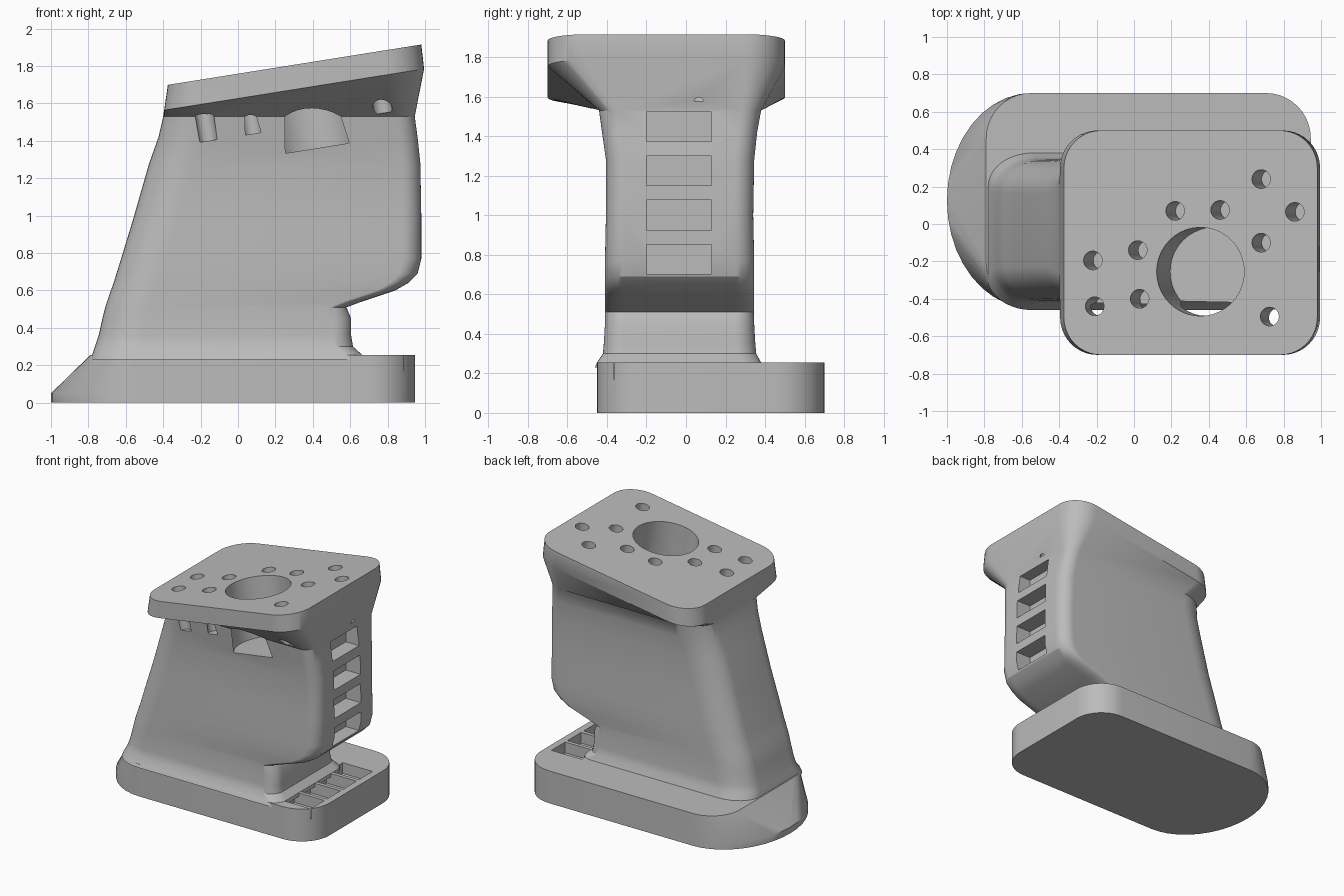
import bpy, bmesh, math
from mathutils import Matrix, Vector

if "Cube" in bpy.data.objects:
    bpy.data.objects.remove(bpy.data.objects["Cube"], do_unlink=True)

grey = bpy.data.materials.new("plain grey")
grey.use_nodes = True
grey.diffuse_color = (0.5, 0.5, 0.5, 1)
grey.node_tree.nodes["Principled BSDF"].inputs["Base Color"].default_value = (0.5, 0.5, 0.5, 1)

TILT = 0.159          # slope of the top plate
STEPS = 10            # segments per rounded corner


def finish(name, bm):
    bmesh.ops.recalc_face_normals(bm, faces=bm.faces)
    mesh = bpy.data.meshes.new(name)
    bm.to_mesh(mesh)
    bm.free()
    mesh.materials.append(grey)
    obj = bpy.data.objects.new(name, mesh)
    bpy.context.collection.objects.link(obj)
    return obj


def ring(x0, x1, y0, y1, left, right, height):
    """Rounded rectangle; left and right are the (rx, ry) corner radii."""
    corners = [(x1, y1, 1, 1, right), (x0, y1, -1, 1, left),
               (x0, y0, -1, -1, left), (x1, y0, 1, -1, right)]
    points = []
    for i, (cx, cy, sx, sy, (rx, ry)) in enumerate(corners):
        for k in range(STEPS + 1):
            a = (i + k / STEPS) * math.pi / 2
            x = cx - sx * rx + rx * math.cos(a)
            y = cy - sy * ry + ry * math.sin(a)
            points.append(Vector((x, y, height(x))))
    return points


def loft(name, rings):
    bm = bmesh.new()
    loops = [[bm.verts.new(p) for p in r] for r in rings]
    for a, b in zip(loops, loops[1:]):
        for i in range(len(a)):
            j = (i + 1) % len(a)
            bm.faces.new((a[i], a[j], b[j], b[i]))
    bm.faces.new(loops[0][::-1])
    bm.faces.new(loops[-1])
    bmesh.ops.remove_doubles(bm, verts=bm.verts, dist=0.0005)
    return finish(name, bm)


def add_box(bm, x0, x1, y0, y1, z0, z1):
    size = Matrix.Diagonal((x1 - x0, y1 - y0, z1 - z0, 1))
    middle = Matrix.Translation(((x0 + x1) / 2, (y0 + y1) / 2, (z0 + z1) / 2))
    bmesh.ops.create_cube(bm, size=1, matrix=middle @ size)


def add_hole(bm, x, y, radius, depth):
    """Blind hole square to the tilted top plate."""
    over = 0.1
    top = Matrix.Translation((x, y, plate_top(x)))
    turn = Matrix.Rotation(-math.atan(TILT), 4, "Y")
    drop = Matrix.Translation((0, 0, (over - depth) / 2))
    bmesh.ops.create_cone(bm, cap_ends=True, segments=40, radius1=radius, radius2=radius,
                          depth=depth + over, matrix=top @ turn @ drop)


def cut(obj, bm):
    cutter = finish("cutter", bm)
    cutter.hide_render = True
    mod = obj.modifiers.new("cut", "BOOLEAN")
    mod.operation = "DIFFERENCE"
    mod.solver = "EXACT"
    mod.object = cutter
    bpy.context.view_layer.objects.active = obj
    bpy.ops.object.modifier_apply(modifier=mod.name)
    bpy.data.objects.remove(cutter, do_unlink=True)


def flat(z):
    return lambda x: z


def plate_top(x):
    return 1.915 + TILT * (x - 0.98)


def plate_bottom(x):
    return 1.785 + TILT * (x - 0.995)


# Base: rounded slab whose left end flares out to a broad curved toe
round_corner, toe = (0.24, 0.24), (0.45, 0.574)
base = loft("base", [
    ring(-1, 0.945, -0.45, 0.7, toe, round_corner, flat(0)),
    ring(-1, 0.945, -0.45, 0.7, toe, round_corner, flat(0.05)),
    ring(-0.79, 0.945, -0.45, 0.7, round_corner, round_corner, flat(0.255))])

# Row of open pockets in the base behind the grip
bm = bmesh.new()
for i in range(4):
    y = -0.365 + i * 0.2
    add_box(bm, 0.63, 0.89, y, y + 0.17, 0.17, 0.4)
cut(base, bm)

# Grip sections: height, left x, right x, front y, back y
sections = [
    (0.23, -0.785, 0.67, -0.46, 0.385),
    (0.255, -0.78, 0.665, -0.45, 0.38),
    (0.3, -0.765, 0.615, -0.42, 0.355),
    (0.36, -0.745, 0.605, -0.415, 0.35),
    (0.45, -0.725, 0.605, -0.41, 0.345),
    (0.51, -0.71, 0.58, -0.41, 0.345),
    (0.54, -0.7, 0.66, -0.41, 0.345),
    (0.6, -0.68, 0.84, -0.41, 0.345),
    (0.64, -0.665, 0.91, -0.41, 0.345),
    (0.69, -0.65, 0.96, -0.41, 0.345),
    (0.77, -0.625, 0.98, -0.41, 0.345),
    (1, -0.555, 0.98, -0.405, 0.34),
    (1.28, -0.475, 0.975, -0.405, 0.345),
    (1.42, -0.425, 0.96, -0.425, 0.36),
    (1.53, -0.4, 0.945, -0.44, 0.38)]
rings = [ring(*s[1:], (0.24, 0.18), (0.1, 0.1), flat(s[0])) for s in sections]

# Flared mount and tilted top plate continue the grip
plate_corner = (0.2, 0.2)
rings.append(ring(-0.395, 0.995, -0.7, 0.5, plate_corner, plate_corner, plate_bottom))
rings.append(ring(-0.375, 0.98, -0.7, 0.5, plate_corner, plate_corner, plate_top))
grip = loft("grip_and_top_plate", rings)

# Large bore and small screw holes in the plate
bm = bmesh.new()
add_hole(bm, 0.355, -0.255, 0.237, 0.46)
for x, y in [(-0.21, -0.44), (-0.22, -0.195), (0.02, -0.14), (0.03, -0.4), (0.22, 0.07),
             (0.46, 0.075), (0.68, 0.24), (0.86, 0.065), (0.68, -0.1), (0.725, -0.495)]:
    add_hole(bm, x, y, 0.05, 0.33)
cut(grip, bm)

# Rectangular pockets up the side of the grip
bm = bmesh.new()
for i in range(4):
    z = 0.703 + i * 0.223
    add_box(bm, 0.85, 1.2, -0.2, 0.13, z, z + 0.15)
cut(grip, bm)

# Smooth shading with crisp edges
for obj in (base, grip):
    bpy.ops.object.select_all(action="DESELECT")
    obj.select_set(True)
    bpy.context.view_layer.objects.active = obj
    bpy.ops.object.shade_smooth_by_angle(angle=math.radians(30))
